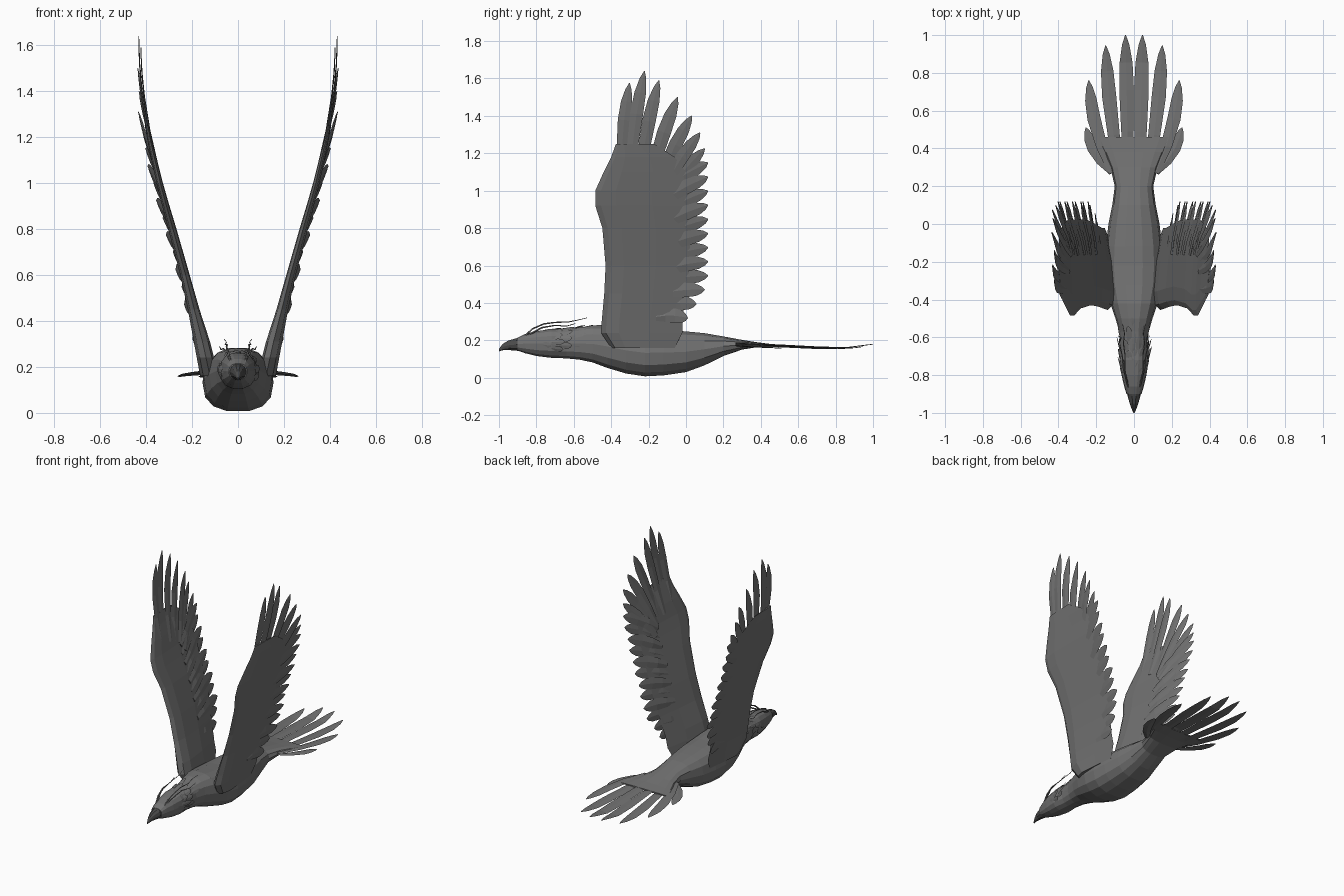
import bpy, bmesh, math, random
from mathutils import Vector

if "Cube" in bpy.data.objects:
    bpy.data.objects.remove(bpy.data.objects["Cube"])

random.seed(4)


def material(name, v):
    m = bpy.data.materials.new(name)
    m.diffuse_color = (v, v, v, 1)
    m.use_nodes = True
    m.node_tree.nodes["Principled BSDF"].inputs["Base Color"].default_value = m.diffuse_color
    return m


GREY = material("plumage grey", 0.17)
DARK = material("beak dark grey", 0.07)


def finish(name, bm, mat):
    bmesh.ops.recalc_face_normals(bm, faces=bm.faces)
    me = bpy.data.meshes.new(name)
    bm.to_mesh(me)
    bm.free()
    me.materials.append(mat)
    ob = bpy.data.objects.new(name, me)
    bpy.context.collection.objects.link(ob)
    return ob


def interp(table, v):
    """Piecewise linear lookup in (key, value) pairs."""
    for (a, p), (b, q) in zip(table, table[1:]):
        if v <= b:
            return p + (q - p) * max(0, (v - a) / (b - a))
    return table[-1][1]


def loft(bm, rings):
    rows = [[bm.verts.new(p) for p in r] for r in rings]
    n = len(rows[0])
    for a, b in zip(rows, rows[1:]):
        for i in range(n):
            j = (i + 1) % n
            bm.faces.new((a[i], a[j], b[j], b[i]))
    bm.faces.new(rows[0])
    bm.faces.new(rows[-1])


def hull_rings(sections, n=14, power=0.8):
    """Rounded cross-sections from (y, bottom, top, half width)."""
    rings = []
    for y, lo, hi, w in sections:
        ring = []
        for i in range(n):
            a = 2 * math.pi * i / n
            c, s = math.cos(a), math.sin(a)
            ring.append((w * math.copysign(abs(c) ** power, c), y,
                         (lo + hi) / 2 + (hi - lo) / 2 * math.copysign(abs(s) ** power, s)))
        rings.append(ring)
    return rings


def feather(bm, base, tip, width, place, thick=0.005, bend=0.0):
    """Leaf-shaped ridged blade drawn in 2D, put in space by place(u, v, height)."""
    b, t = Vector(base), Vector(tip)
    d = t - b
    side = Vector((-d.y, d.x)).normalized()
    rings = []
    for f, w in ((0, .55), (.3, .85), (.6, 1), (.8, .88), (.93, .5), (1, .06)):
        c = b + d * f + side * bend * math.sin(math.pi * f)
        h = thick * (1 - .7 * f)
        l, r = c + side * width * w / 2, c - side * width * w / 2
        rings.append([place(l.x, l.y, -h * .4), place(c.x, c.y, h),
                      place(r.x, r.y, h * .4), place(c.x, c.y, -h)])
    loft(bm, rings)


# Body, neck and head
bm = bmesh.new()
loft(bm, hull_rings([
    (-.90, .145, .215, .04), (-.86, .13, .235, .052), (-.80, .115, .25, .066),
    (-.72, .105, .262, .078), (-.64, .102, .262, .07), (-.57, .095, .27, .078),
    (-.50, .08, .282, .098), (-.42, .05, .285, .125), (-.32, .02, .272, .148),
    (-.22, .005, .262, .155), (-.12, .01, .258, .15), (0, .028, .25, .135),
    (.1, .065, .24, .115), (.2, .115, .222, .102), (.3, .15, .203, .125),
    (.38, .163, .19, .16), (.46, .17, .18, .2)]))
finish("body", bm, GREY)

# Hooked beak
bm = bmesh.new()
loft(bm, hull_rings([(-.87, .14, .222, .045), (-.91, .143, .212, .034), (-.95, .147, .2, .023),
                     (-.98, .146, .182, .012), (-1, .14, .155, .003)], 10, 1))
finish("beak", bm, DARK)

# Tail fan
bm = bmesh.new()
TAIL_Z = [(.2, .18), (.45, .174), (.65, .163), (.85, .158), (1, .177)]
for s in (-1, 1):
    for k, (bx, tx, ty, w) in enumerate(((.03, .045, 1.0, .078), (.075, .15, .945, .075),
                                         (.115, .24, .76, .07), (.115, .255, .51, .06))):
        def on_tail(x, y, h, s=s, k=k):
            return (s * x, y, interp(TAIL_Z, y) + h + (.5 - k % 2) * .008 - .03 * (abs(x) - .1) * (k - 1))
        feather(bm, (bx, .27), (tx, ty), w, on_tail, .006, -.012 * min(k, 2))
finish("tail_feathers", bm, GREY)

# Wings: a thick arm panel with feathers along its far and trailing edges
WING_X = [(.15, .12), (.3, .152), (.5, .203), (.7, .253), (.85, .298), (1, .338),
          (1.2, .385), (1.35, .41), (1.5, .424), (1.64, .428)]
THICK = [(.15, .04), (.3, .036), (.5, .022), (.8, .018), (1.1, .012), (1.3, .004)]
ARM = [(.16, -.40, -.06), (.24, -.455, -.02), (.31, -.45, -.02), (.45, -.437, .0), (.6, -.43, .02),
       (.8, -.447, .025), (.92, -.485, .025), (1.0, -.485, .02), (1.1, -.44, .0),
       (1.18, -.4, -.06), (1.25, -.375, -.17)]
PRIMARIES = [((-.345, 1.08), (-.302, 1.575), .068), ((-.30, 1.06), (-.222, 1.64), .07),
             ((-.25, 1.04), (-.145, 1.59), .072), ((-.20, 1.02), (-.045, 1.5), .074),
             ((-.16, 1.0), (.03, 1.4), .072), ((-.14, .97), (.075, 1.31), .07),
             ((-.13, .94), (.1, 1.225), .068)]
CHORD = [(0, 0), (.06, .7), (.22, 1), (.6, .6), (1, .12),
         (.6, -.6), (.22, -1), (.06, -.7)]

for s, label in ((-1, "left"), (1, "right")):
    bm = bmesh.new()
    loft(bm, [[(s * (interp(WING_X, z) + h * interp(THICK, z) + .012 * c), a + (b - a) * c, z)
               for c, h in CHORD] for z, a, b in ARM])
    finish(label + "_wing_arm", bm, GREY)

    def on_wing(y, z, h, lift=0):
        flare = .03 * max(0, y + .1) / .2 + .02 * max(0, .5 - z) / .2
        return (s * (interp(WING_X, z) + flare + h + lift), y, z)

    bm = bmesh.new()
    for k, (b, t, w) in enumerate(PRIMARIES):
        feather(bm, b, t, w, lambda y, z, h: on_wing(y, z, h, (k % 2 - .5) * .008), .006, .012)
    finish(label + "_primary_feathers", bm, GREY)

    # Secondaries shorten and droop toward the body
    bm = bmesh.new()
    for k in range(12):
        z = 1.15 - .0755 * k
        tip_y = .118 - (0 if z > .5 else (.5 - z) * .6)
        feather(bm, (-.16, z - .17 + .016 * k), (tip_y, z), .078,
                lambda y, z, h: on_wing(y, z, h, (k % 2 - .5) * .008), .008, .01)
    finish(label + "_secondary_feathers", bm, GREY)

# Ragged small feathers around the head and neck
bm = bmesh.new()
for row in range(6):
    y = -.85 + .055 * row
    w = interp([(-.86, .052), (-.72, .078), (-.64, .07), (-.55, .08)], y)
    top = interp([(-.86, .235), (-.72, .262), (-.55, .27)], y)
    low = interp([(-.86, .13), (-.72, .105), (-.55, .095)], y)
    for i in range(9):
        a = math.radians(-20 + 220 * (i + .5 * (row % 2)) / 8.5)
        out = Vector((math.cos(a), 0, math.sin(a)))
        tan = Vector((-out.z, 0, out.x))
        root = Vector((w * .93 * out.x, y, (top + low) / 2 + (top - low) * .46 * out.z))
        rise = random.uniform(.12, .3)
        length = random.uniform(.07, .095)
        feather(bm, (0, 0), (0, length), .034,
                lambda u, v, h: root + tan * u + Vector((0, v, 0)) + out * (h + v * rise), .004)
finish("head_ruff", bm, GREY)

# Long wispy crest plumes
for s, label in ((-1, "left"), (1, "right")):
    for n, pts in enumerate((
            [(.03, -.87, .215), (.042, -.82, .262), (.05, -.76, .288), (.047, -.7, .296),
             (.056, -.63, .298), (.05, -.58, .308), (.06, -.53, .32)],
            [(.035, -.84, .23), (.055, -.77, .268), (.062, -.7, .28), (.075, -.64, .276), (.08, -.59, .29)])):
        cu = bpy.data.curves.new("plume", 'CURVE')
        cu.dimensions = '3D'
        cu.bevel_depth = .005
        cu.bevel_resolution = 0
        cu.use_fill_caps = True
        sp = cu.splines.new('POLY')
        sp.points.add(len(pts) - 1)
        for i, (p, (x, y, z)) in enumerate(zip(sp.points, pts)):
            p.co = (s * x, y, z, 1)
            p.radius = 1 - .7 * i / (len(pts) - 1)
        ob = bpy.data.objects.new(f"{label}_crest_plume_{n + 1}", cu)
        bpy.context.collection.objects.link(ob)
        cu.materials.append(GREY)
